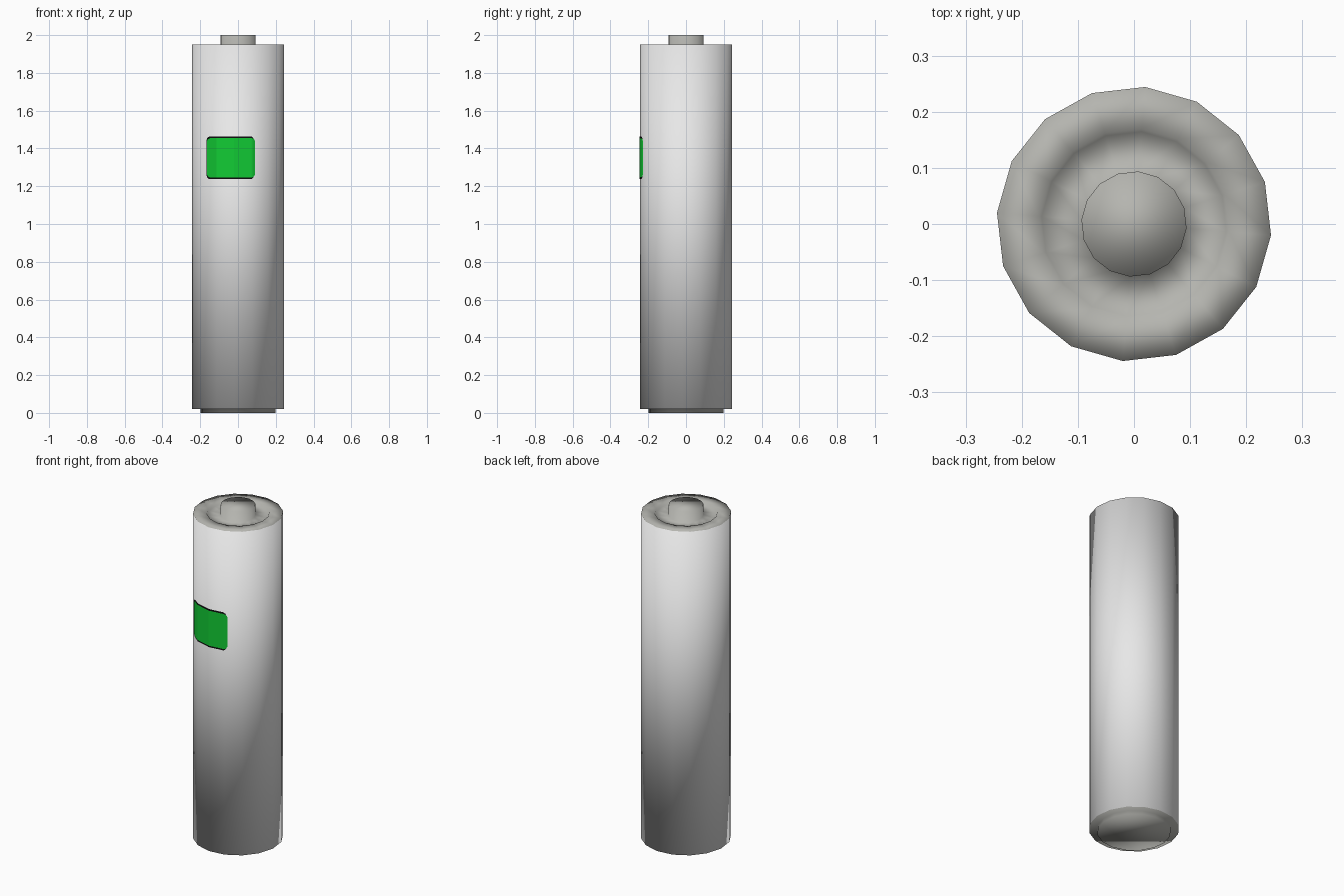
import bpy, bmesh, math

if "Cube" in bpy.data.objects:
    bpy.data.objects.remove(bpy.data.objects["Cube"])

SIDES, TURN, R = 16, math.radians(-4.7), 0.245


def material(name, rgb):
    m = bpy.data.materials.new(name)
    m.diffuse_color = (*rgb, 1)
    m.use_nodes = True
    m.node_tree.nodes["Principled BSDF"].inputs["Base Color"].default_value = m.diffuse_color
    return m


wrap = material("light grey wrap", (0.8, 0.8, 0.8))
metal = material("warm grey metal", (0.46, 0.46, 0.43))
green = material("green", (0.006, 0.6, 0.035))
black = material("black", (0.004, 0.004, 0.004))


def finish(bm, name, mats, smooth):
    me = bpy.data.meshes.new(name)
    for f in bm.faces:
        f.smooth = smooth
    bm.to_mesh(me)
    bm.free()
    for m in mats:
        me.materials.append(m)
    ob = bpy.data.objects.new(name, me)
    bpy.context.collection.objects.link(ob)
    return ob


def corner(r, k):
    a = TURN + 2 * math.pi * k / SIDES
    return r * math.cos(a), r * math.sin(a)


# Battery cell: one lathed profile from base disc to terminal nub
profile = [(0.20, 0), (0.20, 0.02), (R, 0.02), (R, 1.95), (0.17, 1.95),
           (0.165, 1.937), (0.094, 1.937), (0.094, 2.0)]
bm = bmesh.new()
rings = [[bm.verts.new((*corner(r, k), z)) for k in range(SIDES)] for r, z in profile]
for i, (lo, hi) in enumerate(zip(rings, rings[1:])):
    for k in range(SIDES):
        n = (k + 1) % SIDES
        f = bm.faces.new((lo[k], lo[n], hi[n], hi[k]))
        f.material_index = 0 if i == 2 else 1   # only the long wall is wrapped
for f in (bm.faces.new(rings[0][::-1]), bm.faces.new(rings[-1])):
    f.material_index = 1
finish(bm, "battery_cell", [wrap, metal], True)


def front_y(x):
    """y of the faceted front wall at x"""
    for k in range(SIDES):
        (x0, y0), (x1, y1) = corner(R, k), corner(R, k + 1)
        if x0 <= x <= x1 and y0 + y1 < 0:
            return y0 + (y1 - y0) * (x - x0) / (x1 - x0)
    return 0


# Charge indicator: thin plates that follow the facets, with rounded corners
def plate(name, mat, x0, x1, z0, z1, lift, rad=0.02):
    xs = [x0 + rad * (1 - math.cos(t * math.pi / 8)) for t in range(5)]
    xs += [x1 - rad * (1 - math.cos(t * math.pi / 8)) for t in range(5)]
    xs += [c for c in (corner(R, k)[0] for k in range(8, 16)) if x0 + rad < c < x1 - rad]
    bm = bmesh.new()
    last = None
    for x in sorted(xs):
        d = max(0, rad - min(x - x0, x1 - x))
        inset = rad - math.sqrt(max(0, rad * rad - d * d))
        y, s = front_y(x), 1 + lift / R
        col = [bm.verts.new((x * s, y * s, z)) for z in (z0 + inset, z1 - inset)]
        if last:
            bm.faces.new((last[0], col[0], col[1], last[1]))
        last = col
    finish(bm, name, [mat], False)


plate("indicator_border", black, -0.165, 0.084, 1.237, 1.464, 0.0015)
plate("indicator_panel", green, -0.162, 0.089, 1.246, 1.455, 0.003)
